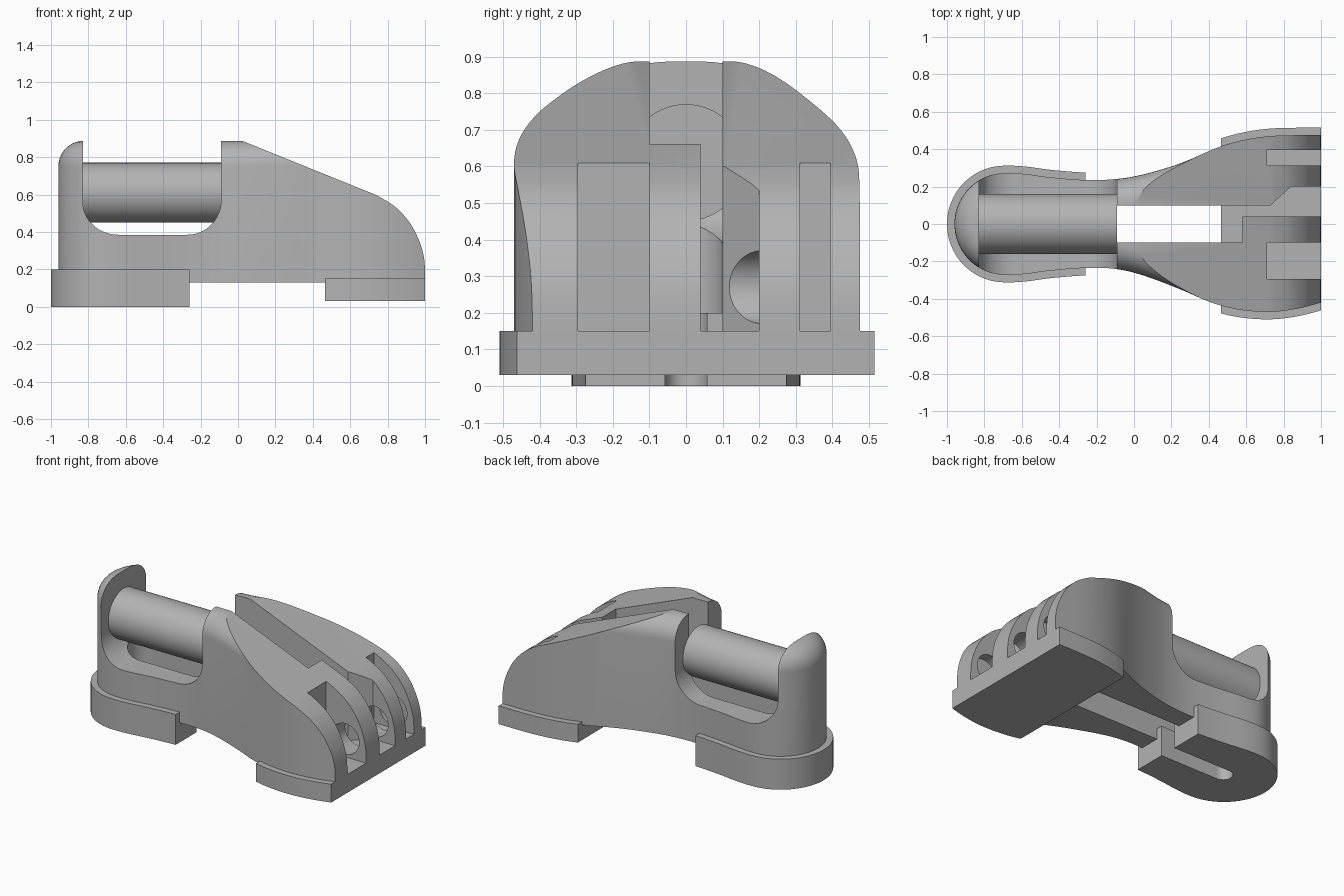
import bpy, bmesh, math
from mathutils import Vector

cube = bpy.data.objects.get("Cube")
if cube:
    bpy.data.objects.remove(cube, do_unlink=True)

grey = bpy.data.materials.new("satin grey")
grey.use_nodes = True
grey.diffuse_color = (0.45, 0.45, 0.45, 1)
grey.node_tree.nodes["Principled BSDF"].inputs["Base Color"].default_value = (0.45, 0.45, 0.45, 1)


def loft(name, rings):
    """Solid from matching rings of 3D points, closed at both ends."""
    bm = bmesh.new()
    loops = [[bm.verts.new(p) for p in ring] for ring in rings]
    n = len(loops[0])
    for a, b in zip(loops, loops[1:]):
        for i in range(n):
            j = (i + 1) % n
            bm.faces.new((a[i], a[j], b[j], b[i]))
    bm.faces.new(loops[0][::-1])
    bm.faces.new(loops[-1])
    bmesh.ops.recalc_face_normals(bm, faces=bm.faces)
    mesh = bpy.data.meshes.new(name)
    bm.to_mesh(mesh)
    bm.free()
    mesh.materials.append(grey)
    obj = bpy.data.objects.new(name, mesh)
    bpy.context.collection.objects.link(obj)
    return obj


def prism(name, pts, lo, hi, axis="z"):
    place = {"z": lambda a, b, d: (a, b, d),
             "y": lambda a, b, d: (a, d, b),
             "x": lambda a, b, d: (d, a, b)}[axis]
    return loft(name, [[place(a, b, d) for a, b in pts] for d in (lo, hi)])


def box(x0, x1, y0, y1, z0, z1):
    return prism("cutter", [(x0, y0), (x1, y0), (x1, y1), (x0, y1)], z0, z1)


def arc(cx, cy, rx, ry, start, end, steps):
    angles = [math.radians(start + (end - start) * i / steps) for i in range(steps + 1)]
    return [(cx + rx * math.cos(t), cy + ry * math.sin(t)) for t in angles]


def activate(obj):
    bpy.ops.object.select_all(action="DESELECT")
    obj.select_set(True)
    bpy.context.view_layer.objects.active = obj


def combine(obj, cutter, operation="DIFFERENCE"):
    activate(obj)
    mod = obj.modifiers.new("cut", "BOOLEAN")
    mod.operation, mod.object, mod.solver = operation, cutter, "EXACT"
    bpy.ops.object.modifier_apply(modifier=mod.name)
    bpy.data.objects.remove(cutter, do_unlink=True)


def smooth(obj):
    activate(obj)
    bpy.ops.object.shade_smooth_by_angle(angle=math.radians(25))


def spline(pts, steps=4):
    """Catmull-Rom curve through the points."""
    p = [Vector(q) for q in [pts[0]] + pts + [pts[-1]]]
    out = []
    for a, b, c, d in zip(p, p[1:], p[2:], p[3:]):
        for i in range(steps):
            t = i / steps
            out.append(0.5 * (2 * b + (c - a) * t + (2 * a - 5 * b + 4 * c - d) * t ** 2
                              + (3 * b - a - 3 * c + d) * t ** 3))
    return out + [p[-1]]


# Plan outline: round nose, narrow neck, wide tail
neck = [(-0.58, 0.267), (-0.45, 0.25), (-0.26, 0.235), (-0.1, 0.24)]
back = neck + [(0.05, 0.265), (0.25, 0.325), (0.45, 0.41), (0.6, 0.452), (0.76, 0.472), (1.0, 0.475), (1.2, 0.475)]
front = neck + [(0.05, 0.275), (0.25, 0.35), (0.4, 0.415), (0.55, 0.456), (0.71, 0.47), (0.85, 0.457), (1.0, 0.42), (1.2, 0.35)]
outline = spline(back[::-1] + arc(-0.69, 0, 0.27, 0.272, 90, 270, 10) + [(x, -y) for x, y in front])


def offset(distance):
    ring = []
    last = len(outline) - 1
    for i, p in enumerate(outline):
        t = (outline[min(i + 1, last)] - outline[max(i - 1, 0)]).normalized()
        ring.append(p + Vector((t.y, -t.x)) * -distance * -1)
    return ring


def slab(name, levels):
    return loft(name, [[(p.x, p.y, z) for p in offset(d)] for d, z in levels])


# Body: outline with rounded top rim, trimmed to the side profile
R, TOP = 0.135, 0.887
rim = [(-R * (1 - math.cos(t)), TOP - R + R * math.sin(t))
       for t in [math.radians(a) for a in range(0, 91, 9)]]
body = slab("body", [(0, 0.02)] + rim)
saddle = arc(-0.27, 0.57, 0.18, 0.185, 0, -90, 12) + arc(-0.64, 0.56, 0.19, 0.175, 270, 180, 12)
tail = spline([(0.74, 0.597), (0.84, 0.535), (0.92, 0.447), (0.97, 0.35), (0.993, 0.27), (1.0, 0.2)])
side = ([(-1.2, 0.05), (-0.4, 0.05), (-0.4, 0.13), (0.6, 0.13), (0.6, 0.15), (1.0, 0.15)]
        + [tuple(p) for p in tail[::-1]]
        + [(0.02, 0.888), (0.02, 1.1), (-0.09, 1.1)] + saddle + [(-0.83, 1.1), (-1.2, 1.1)])
combine(body, prism("cutter", side, -0.8, 0.8, "y"), "INTERSECT")

# Central channel, widening to one side at the tail
channel = arc(-0.68, 0, 0.1, 0.1, 90, 270, 16) + [
    (0.58, -0.1), (0.58, 0.04), (1.3, 0.04), (1.3, 0.2), (0.84, 0.2), (0.73, 0.1)]
combine(body, prism("cutter", channel, -0.2, 1.3))

# Tail slots and the cross pin hole
for y0, y1 in ((-0.295, -0.1), (0.312, 0.395)):
    combine(body, box(0.71, 1.3, y0, y1, 0.1, 1.2))
combine(body, prism("cutter", arc(0.85, 0.27, 0.1, 0.1, 0, 350, 35), -0.36, 0.43, "y"))
smooth(body)

# Nose base with its narrow slot
nose_base = slab("nose_base", [(0.04, 0), (0.04, 0.2)])
combine(nose_base, box(-1.3, -0.26, -1, 1, -0.3, 0.5), "INTERSECT")
slot = arc(-0.68, 0, 0.058, 0.058, 90, 270, 12) + [(0, -0.058), (0, 0.058)]
combine(nose_base, prism("cutter", slot, -0.2, 0.5))
smooth(nose_base)

# Tail base plate
tail_base = slab("tail_base", [(0.04, 0.03), (0.04, 0.15)])
combine(tail_base, box(0.465, 1.0, -1, 1, -0.3, 0.5), "INTERSECT")
smooth(tail_base)

# Roller between the nose post and the body
roller = prism("roller", arc(0, 0.61, 0.16, 0.16, 0, 354, 59), -0.835, -0.09, "x")
smooth(roller)
